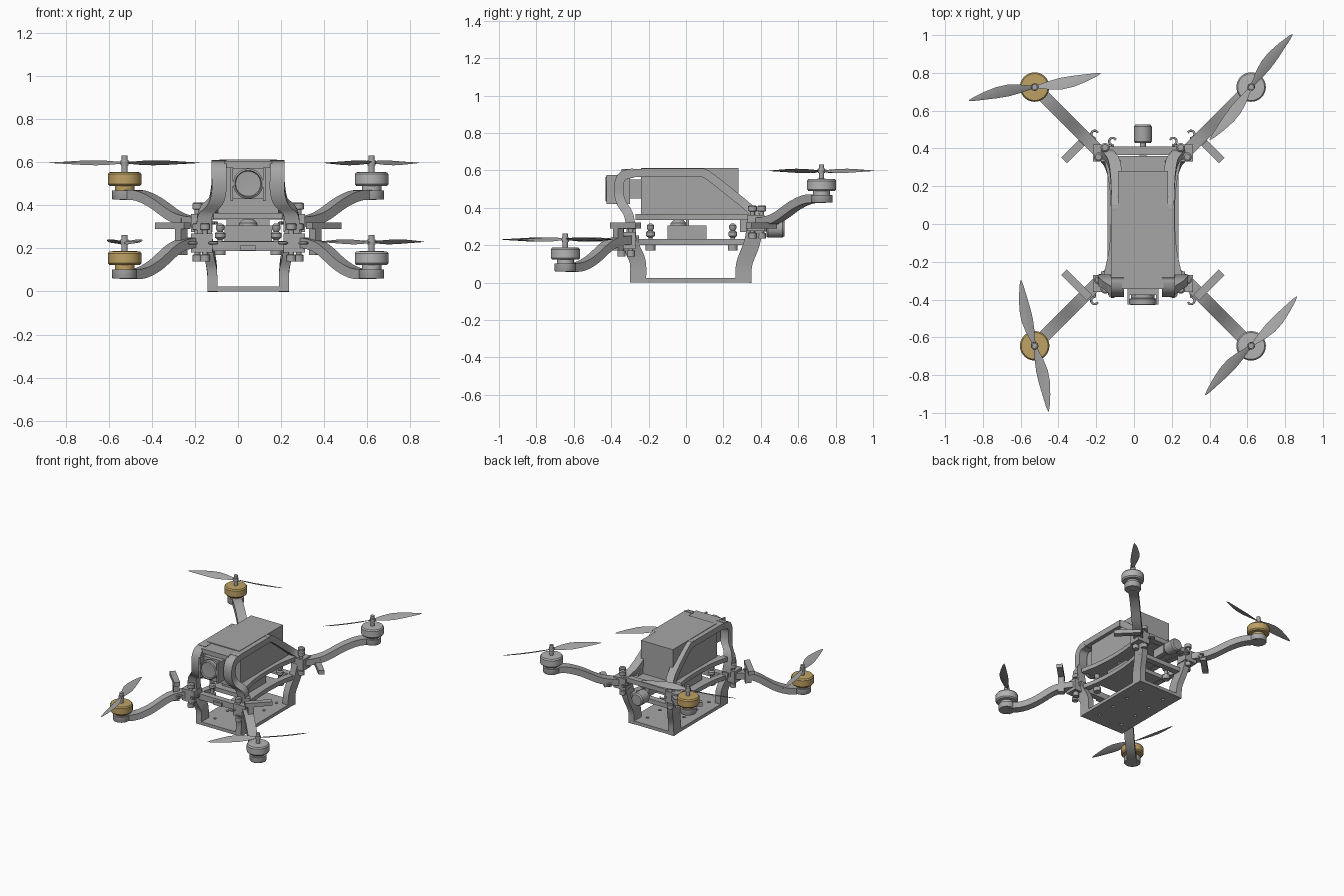
import bpy
from math import pi, sin, cos, radians
from mathutils import Vector

if "Cube" in bpy.data.objects:
    bpy.data.objects.remove(bpy.data.objects["Cube"])

CX = 0.047                      # the airframe's centre line
UP = Vector((0, 0, 1))
XAX = Vector((1, 0, 0))


def material(name, rgb):
    m = bpy.data.materials.new(name)
    m.use_nodes = True
    m.diffuse_color = (*rgb, 1)
    m.node_tree.nodes["Principled BSDF"].inputs["Base Color"].default_value = (*rgb, 1)
    return m


GREY = material("frame grey", (0.38, 0.38, 0.38))
SILVER = material("motor silver", (0.46, 0.46, 0.46))
GOLD = material("motor gold", (0.52, 0.36, 0.13))


def loft(name, rings, mat=GREY, smooth=False):
    """Skin equal-sized point rings and cap both ends."""
    n = len(rings[0])
    verts = [tuple(p) for r in rings for p in r]
    faces = [(k * n + i, k * n + (i + 1) % n, (k + 1) * n + (i + 1) % n, (k + 1) * n + i)
             for k in range(len(rings) - 1) for i in range(n)]
    faces += [tuple(reversed(range(n))), tuple(range(len(verts) - n, len(verts)))]
    mesh = bpy.data.meshes.new(name)
    mesh.from_pydata(verts, [], faces)
    ob = bpy.data.objects.new(name, mesh)
    bpy.context.collection.objects.link(ob)
    mesh.materials.append(mat)
    bpy.ops.object.select_all(action='DESELECT')
    ob.select_set(True)
    bpy.context.view_layer.objects.active = ob
    bpy.ops.object.mode_set(mode='EDIT')
    bpy.ops.mesh.select_all(action='SELECT')
    bpy.ops.mesh.normals_make_consistent(inside=False)
    bpy.ops.object.mode_set(mode='OBJECT')
    if smooth:
        bpy.ops.object.shade_smooth_by_angle(angle=radians(35))
    return ob


def box(name, x, y, z, mat=GREY):
    """Box from (low, high) pairs, x measured from the centre line."""
    return loft(name, [[(CX + a, b, c) for a, b in
                        ((x[0], y[0]), (x[1], y[0]), (x[1], y[1]), (x[0], y[1]))] for c in z], mat)


def lathe(name, base, profile, axis='Z', mat=GREY, n=28):
    """Turn (radius, height) pairs about an axis through base."""
    def place(r, h, a):
        u, v = r * cos(a), r * sin(a)
        return Vector(base) + Vector((u, v, h) if axis == 'Z' else (u, h, v))
    return loft(name, [[place(r, h, 2 * pi * i / n) for i in range(n)] for r, h in profile], mat, True)


def spline(pts, steps=5):
    """Smooth path through points."""
    p = [Vector(q) for q in pts]
    p = [2 * p[0] - p[1]] + p + [2 * p[-1] - p[-2]]
    out = []
    for a, b, c, d in zip(p, p[1:], p[2:], p[3:]):
        for k in range(steps):
            t = k / steps
            out.append(0.5 * (2 * b + (c - a) * t + (2 * a - 5 * b + 4 * c - d) * t * t
                              + (3 * b - a - 3 * c + d) * t ** 3))
    return out + [p[-2]]


def bar(name, pts, side, w, h, steps=5):
    """Rectangular bar along a smooth path; side is the width direction."""
    path = spline(pts, steps)
    rings = []
    for i, q in enumerate(path):
        t = path[min(i + 1, len(path) - 1)] - path[max(i - 1, 0)]
        t -= side * t.dot(side)
        n = t.cross(side).normalized() * h / 2
        s = side * w / 2
        rings.append([q + s + n, q - s + n, q - s - n, q + s - n])
    return loft(name, rings, GREY, True)


def rod(name, pts, r):
    """Round wire along points."""
    cu = bpy.data.curves.new(name, 'CURVE')
    cu.dimensions = '3D'
    cu.bevel_depth, cu.bevel_resolution, cu.use_fill_caps = r, 2, True
    sp = cu.splines.new('POLY')
    sp.points.add(len(pts) - 1)
    for p, q in zip(sp.points, pts):
        p.co = (*q, 1)
    ob = bpy.data.objects.new(name, cu)
    bpy.context.collection.objects.link(ob)
    cu.materials.append(GREY)


def propeller(name, centre, angle, pitch):
    stations = ((0, .024), (.03, .026), (.08, .05), (.14, .066), (.2, .062), (.27, .042), (.33, .02), (.355, .004))
    for half in (0, pi):
        rings = []
        d = Vector((cos(angle + half), sin(angle + half), 0))
        e = UP.cross(d)
        for r, c in stations:
            tilt = pitch * (0.5 - r * 0.7)
            chord = (e * cos(tilt) + UP * sin(tilt)) * c / 2
            mid = Vector(centre) + d * r + e * pitch * 0.12 * sin(r * 9) * 0.1
            thick = UP * min(.004, c * 0.1)
            rings.append([mid + chord, mid + thick, mid - chord, mid - thick])
        loft(name + "_blade", rings, GREY, True)
    lathe(name + "_hub", centre, ((.018, -.012), (.02, 0), (.018, .012)))


# Arms, motors, propellers and corner fittings
ANGLES = {(-1, -1): -78, (1, -1): 47, (-1, 1): 11.5, (1, 1): 52}
for (sx, sy), angle in ANGLES.items():
    tag = ("front" if sy < 0 else "back") + ("_left" if sx > 0 else "_right")
    mx, my = CX + sx * 0.573, (-0.645 if sy < 0 else 0.725)
    z0 = 0.06 if sy < 0 else 0.427
    inward = Vector((-sx, -sy, 0)).normalized()
    across = UP.cross(inward)
    # (distance from motor, height) along the arm
    rise = ((0, 0), (.1, .003), (.2, .04), (.32, .115), (.4, .14), (.49, .148)) if sy < 0 else \
           ((0, 0), (.1, -.003), (.2, -.035), (.32, -.095), (.4, -.118), (.49, -.127))
    start = Vector((mx, my, z0 + .021))
    bar(tag + "_arm", [start + inward * s + UP * h for s, h in rise], across, 0.066, 0.046, 6)
    lathe(tag + "_motor_pad", (mx, my, z0), ((.056, 0), (.058, .004), (.058, .042)))
    metal = SILVER if sx > 0 else GOLD
    lathe(tag + "_motor", (mx, my, z0), ((.045, .04), (.045, .062), (.07, .062), (.078, .071),
                                         (.078, .117), (.071, .126), (.02, .128)), mat=metal, n=40)
    lathe(tag + "_shaft", (mx, my, z0), ((.014, .12), (.014, .203)), n=16)
    propeller(tag + "_propeller", (mx, my, z0 + .17), radians(angle), 0.9 if sx * sy > 0 else -0.9)

    # Bent bracket standing beside each arm
    root = start + inward * 0.385
    out = Vector((sx, -sy, 0)).normalized()
    root.z = 0
    bar(tag + "_bracket_bar", [root - out * .025 + UP * .305, root + out * .165 + UP * .305], inward, .042, .03, 1)
    low, high = (.17, .315) if sy < 0 else (.29, .34)
    bar(tag + "_bracket_post", [root + out * .015 + UP * low, root + out * .015 + UP * high], inward, .042, .04, 1)

    # Corner clamp with bolts
    cy = -0.315 if sy < 0 else 0.375
    zc = (.18, .27) if sy < 0 else (.275, .36)
    box(tag + "_clamp", sorted((sx * .165, sx * .265)), (cy - .045, cy + .045), zc)
    for d, dy in ((.235, -.02 * sy), (.2, .03 * sy)):
        lathe(tag + "_bolt", (CX + sx * d, cy + dy, zc[0] - .04),
              ((.022, 0), (.022, .03), (.013, .032), (.013, .145), (.024, .147), (.024, .172), (.016, .178)), n=18)

    # Cable hooks
    for d, hy in ((.255, .475), (.16, .437)):
        y = hy if sy > 0 else .07 - hy
        hook = [(CX + sx * (d + .019 * cos(a)), y + sy * .019 * sin(a), sum(zc) / 2)
                for a in [radians(-90 + 27 * k) for k in range(10)]]
        rod(tag + "_cable_hook", [(CX + sx * (d - .01), cy, sum(zc) / 2)] + hook, .006)

    # Vibration dampers
    y = -.19 if sy < 0 else .25
    lathe(tag + "_damper", (CX + sx * .13, y, .17), ((.026, 0), (.026, .035), (.012, .036), (.012, .07), (.024, .08),
                                                    (.024, .1), (.012, .108), (.02, .12), (.02, .135), (.008, .145)), n=18)

# Side frames: roof strip, front pillar, slanting rear strip, legs and rails
for sx in (-1, 1):
    tag = "left" if sx > 0 else "right"

    def at(*pts):
        return [(CX + sx * d, y, z) for d, y, z in pts]
    bar(tag + "_roof_strip", at((.135, -.31, .586), (.135, -.1, .587), (.135, .1, .587)), XAX, .066, .044)
    bar(tag + "_nose_pillar", at((.135, -.28, .586), (.135, -.335, .572), (.135, -.358, .53), (.135, -.358, .47),
                                 (.15, -.342, .42), (.195, -.31, .37), (.205, -.295, .3), (.195, -.29, .22)),
        XAX, .068, .05)
    bar(tag + "_rear_strip", at((.135, .06, .587), (.135, .11, .578), (.14, .24, .478), (.155, .33, .405),
                                (.19, .37, .36), (.2, .365, .29)), XAX, .062, .046)
    bar(tag + "_front_leg", at((.2, -.295, .25), (.185, -.29, .19), (.168, -.258, .11), (.166, -.256, 0)), XAX, .046, .086)
    bar(tag + "_rear_leg", at((.2, .37, .31), (.185, .352, .21), (.168, .312, .1), (.166, .306, 0)), XAX, .046, .086)
    for z, name in ((.35, "_upper_rail"), (.217, "_lower_rail")):
        bar(tag + name, at((.185, -.27, z), (.155, -.12, z), (.147, .05, z), (.155, .2, z), (.185, .36, z)), XAX, .045, .032)
    # Sloped cover beside the battery
    profile = ((-.24, .36), (-.24, .585), (.08, .585), (.335, .385), (.335, .36))
    loft(tag + "_side_cover", [[(CX + sx * d, y, z) for y, z in profile] for d in (.118, .14)])

# Battery, decks and cross members
box("battery", (-.133, .133), (-.24, .28), (.355, .612))
box("battery_tray", (-.16, .16), (-.26, .36), (.336, .364))
box("nose_bridge", (-.11, .11), (-.345, -.235), (.572, .606))
box("rear_crossbar", (-.2, .2), (.365, .41), (.335, .37))
box("front_crossbar", (-.2, .2), (-.3, -.255), (.188, .232))
box("lower_rear_crossbar", (-.19, .19), (.315, .36), (.2, .233))
box("lower_deck", (-.15, .15), (-.15, .2), (.203, .233))
box("electronics", (-.11, .11), (-.1, .11), (.23, .306))
box("centre_post", (-.1, .1), (0, .016), (.3, .34))
lathe("electronics_dome", (CX, -.04, .3), ((.045, 0), (.042, .018), (.025, .034)))
box("latch", (-.035, .035), (-.315, -.295), (.19, .215))

# Landing plate with drilled holes
plate = box("landing_plate", (-.188, .188), (-.299, .349), (0, .024))
for dx in (-.1, .1):
    for y in (-.2, -.05, .1, .25):
        drill = lathe("hole_cutter", (CX + dx, y, -.05), ((.011, 0), (.011, .1)), n=12)
        drill.hide_render = True
        drill.hide_set(True)
        cut = plate.modifiers.new("hole", 'BOOLEAN')
        cut.object, cut.operation = drill, 'DIFFERENCE'

# Camera at the nose
box("camera_body", (-.07, .07), (-.375, -.3), (.43, .572))
box("camera_mount", (-.06, .06), (-.3, -.23), (.45, .55))
lathe("camera_lens", (CX, 0, .5), ((.062, -.37), (.062, -.392), (.07, -.396), (.07, -.425), (.062, -.43),
                                   (.058, -.42), (.02, -.418)), 'Y', n=36)
for sx in (-1, 1):
    box("camera_cheek", sorted((sx * .07, sx * .082)), (-.425, -.3), (.42, .575))

# Rear sensor pod
lathe("rear_pod", (CX, 0, .288), ((.016, .3), (.016, .43), (.042, .43), (.048, .438), (.048, .515), (.04, .526)), 'Y')
box("pod_stem", (-.018, .018), (.29, .4), (.27, .345))
